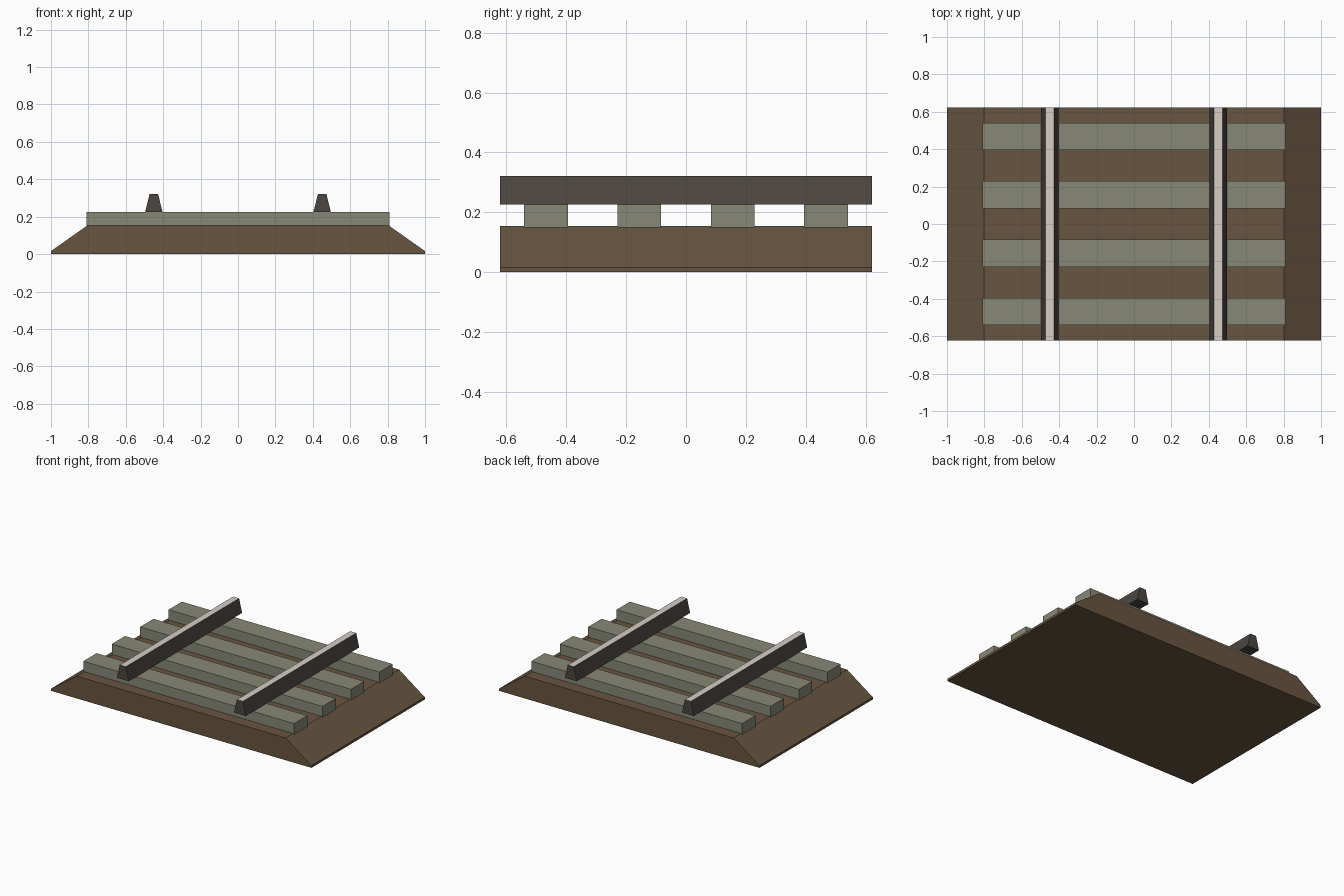
import bpy
import bmesh

cube = bpy.data.objects.get("Cube")
if cube:
    bpy.data.objects.remove(cube, do_unlink=True)

HALF_LENGTH = 0.622


def material(name, rgb):
    mat = bpy.data.materials.new(name)
    mat.use_nodes = True
    color = (*rgb, 1.0)
    mat.diffuse_color = color
    shader = next(n for n in mat.node_tree.nodes if n.type == "BSDF_PRINCIPLED")
    shader.inputs["Base Color"].default_value = color
    return mat


def extrude_profile(name, half_profile, y0, y1, mats, x=0.0):
    """Mirror a right-hand (x, z) profile and extrude it along y."""
    points = half_profile + [(-px, pz) for px, pz in reversed(half_profile)]
    bm = bmesh.new()
    face = bm.faces.new([bm.verts.new((px, y0, pz)) for px, pz in points])
    grown = bmesh.ops.extrude_face_region(bm, geom=[face])
    moved = [v for v in grown["geom"] if isinstance(v, bmesh.types.BMVert)]
    bmesh.ops.translate(bm, verts=moved, vec=(0, y1 - y0, 0))
    bmesh.ops.recalc_face_normals(bm, faces=bm.faces)
    # A second material, if given, covers the upward face
    if len(mats) > 1:
        for f in bm.faces:
            f.material_index = int(f.normal.z > 0.9)
    mesh = bpy.data.meshes.new(name)
    bm.to_mesh(mesh)
    bm.free()
    for mat in mats:
        mesh.materials.append(mat)
    obj = bpy.data.objects.new(name, mesh)
    obj.location.x = x
    bpy.context.collection.objects.link(obj)
    return obj


earth = material("brown earth", (0.138, 0.091, 0.053))
wood = material("weathered grey wood", (0.246, 0.25, 0.184))
iron = material("dark iron", (0.072, 0.061, 0.051))
steel = material("polished steel", (0.686, 0.617, 0.565))

# Sloped track bed with a thin vertical lip
extrude_profile("track_bed", [(1.0, 0.0), (1.0, 0.016), (0.803, 0.155)],
                -HALF_LENGTH, HALF_LENGTH, [earth])

# Four evenly spaced sleepers, slightly sunk into the bed
for i in range(4):
    y = (i - 1.5) * 0.312
    extrude_profile(f"sleeper_{i + 1}", [(0.81, 0.148), (0.81, 0.226)],
                    y - 0.073, y + 0.073, [wood])

# Pair of tapered rails with bright running surfaces
for side, x in (("left", 0.45), ("right", -0.45)):
    extrude_profile(f"{side}_rail", [(0.046, 0.226), (0.023, 0.321)],
                    -HALF_LENGTH, HALF_LENGTH, [iron, steel], x)
